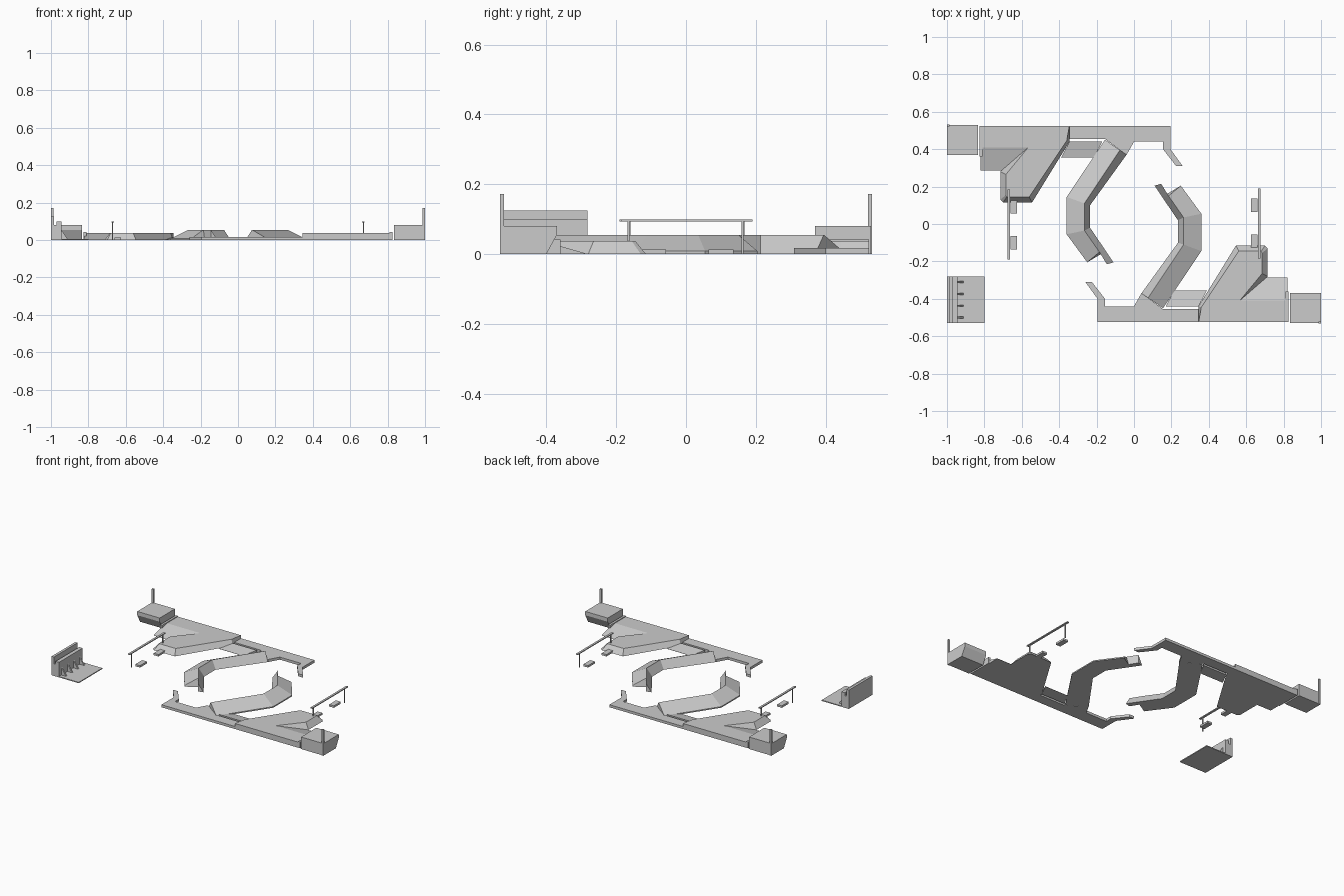
import bpy, bmesh, math

if "Cube" in bpy.data.objects:
    bpy.data.objects.remove(bpy.data.objects["Cube"])


def loft(name, rings, twin=True):
    """Closed solid through rings of equal point count; twin adds a half-turn copy."""
    bm = bmesh.new()
    vs = [[bm.verts.new(p) for p in r] for r in rings]
    n = len(rings[0])
    for a, b in zip(vs, vs[1:]):
        for i in range(n):
            j = (i + 1) % n
            bm.faces.new((a[i], a[j], b[j], b[i]))
    bm.faces.new(vs[0][::-1])
    bm.faces.new(vs[-1])
    bmesh.ops.recalc_face_normals(bm, faces=bm.faces)
    me = bpy.data.meshes.new(name)
    bm.to_mesh(me)
    bm.free()
    ob = bpy.data.objects.new(name, me)
    bpy.context.collection.objects.link(ob)
    if twin:
        other = ob.copy()
        other.name = name + "_opposite"
        other.rotation_euler.z = math.pi
        bpy.context.collection.objects.link(other)
    return ob


def prism(name, base, z, top=None, z0=0, twin=True):
    return loft(name, [[(x, y, z0) for x, y in base],
                       [(x, y, z) for x, y in (top or base)]], twin)


def box(name, x0, x1, y0, y1, z0, z1, twin=True):
    return prism(name, [(x0, y0), (x1, y0), (x1, y1), (x0, y1)], z1, None, z0, twin)


H = 0.037   # raised platform height
LOW = 0.017  # low strip height

# Low strip with the angled hook at its end
prism("low_strip", [(-.195, -.525), (.345, -.525), (.345, -.455), (.155, -.455),
                    (.075, -.395), (.04, -.37), (0, -.44), (-.155, -.44), (-.155, -.40),
                    (-.225, -.31), (-.26, -.31), (-.195, -.40)], LOW)

# Raised platform with sloping sides
prism("platform",
      [(.345, -.525), (.345, -.44), (.545, -.115), (.70, -.115), (.715, -.13),
       (.715, -.28), (.575, -.41), (.82, -.41), (.82, -.525)], H,
      [(.345, -.525), (.345, -.45), (.375, -.44), (.56, -.145), (.685, -.145),
       (.685, -.265), (.57, -.41), (.82, -.41), (.82, -.525)][:1]
      + [(.36, -.445), (.56, -.145), (.68, -.145), (.685, -.155),
         (.685, -.265), (.565, -.41), (.82, -.41), (.82, -.525)])

# Ramp up to the platform, and its end lip
loft("side_ramp", [[(.565, -.41, 0), (.565, -.41, H), (.70, -.285, .001), (.70, -.285, 0)],
                   [(.82, -.41, 0), (.82, -.41, H), (.82, -.285, .001), (.82, -.285, 0)]])
box("end_lip", .81, .825, -.525, -.36, 0, .042)

# Small ramp between platform and curved bank
loft("small_ramp", [[(.17, -.44, 0), (.17, -.44, LOW), (.215, -.355, .001), (.215, -.355, 0)],
                    [(.345, -.44, 0), (.345, -.44, LOW), (.39, -.355, .001), (.39, -.355, 0)]])

# Bent bank: gentle slope outside, steep slope inside
stations = [((.155, -.45), (.075, -.395), (.04, -.37)),
            ((.36, -.145), (.265, -.11), (.235, -.10)),
            ((.36, .055), (.265, .035), (.235, .02)),
            ((.25, .205), (.185, .15), (.15, .145))]
loft("bent_bank", [[(*o, 0), (*o, .008), (*r, .055), (*i, 0)] for o, r, i in stations])
tip = [((.185, .15), (.15, .145)), ((.145, .215), (.11, .205))]
loft("bank_tip", [[(*r, 0), (*r, .055), (*i, 0)] for r, i in tip])

# Landing block with undercut side, and corner mast
section = [(-.53, 0), (-.40, 0), (-.37, .055), (-.37, .08), (-.53, .08)]
loft("landing_block", [[(x, y, z) for y, z in section] for x in (.835, 1)])
box("corner_mast", .987, 1, -.533, -.522, 0, .172)

# Overhead bar on two posts, with floor pads
box("overhead_bar", .663, .677, -.185, .19, .093, .099)
for y in (-.165, .162):
    box("bar_post", .667, .673, y - .003, y + .003, 0, .095)
for y in (-.093, .1):
    box("floor_pad", .625, .66, y - .036, y + .036, 0, .013)

# Launch station in one corner: floor, two walls and braces
box("station_floor", -1, -.8, -.53, -.282, 0, .006, False)
box("station_back_wall", -1, -.983, -.53, -.282, 0, .125, False)
box("station_middle", -.983, -.97, -.53, -.282, 0, .08, False)
box("station_front_wall", -.97, -.945, -.53, -.282, 0, .1, False)
for y in (-.5, -.437, -.374, -.311):
    loft("station_brace", [[(-.945, v, .004), (-.945, v, .055), (-.91, v, .004)]
                           for v in (y - .005, y + .005)], False)
